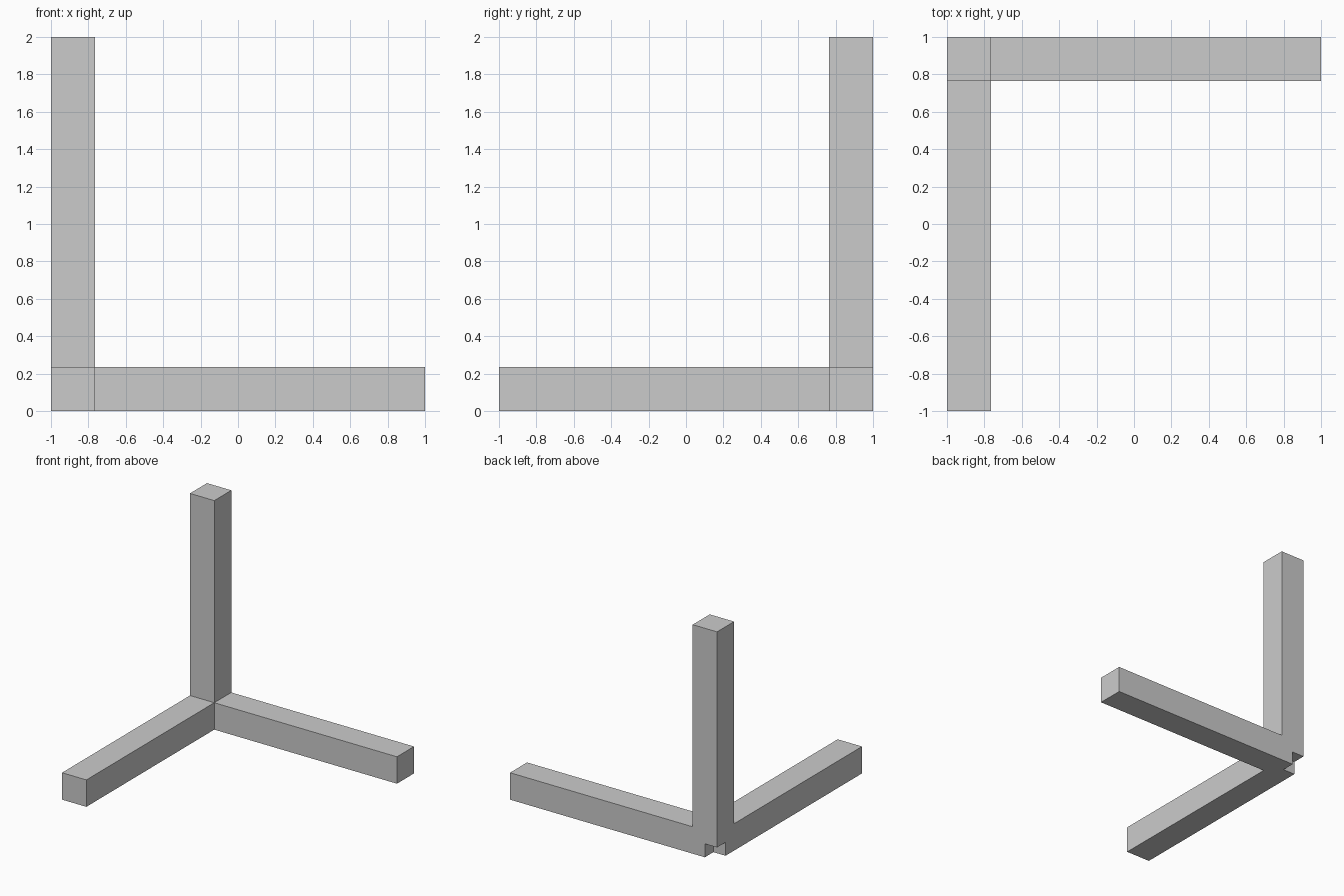
import bpy, bmesh
from mathutils import Matrix, Vector

if "Cube" in bpy.data.objects:
    bpy.data.objects.remove(bpy.data.objects["Cube"])

W = 0.235          # bar thickness
L = 2.0            # overall length
NOTCH = W / 2      # corner notch size
CORNER = Vector((-1, 1, 0))


def make_object(name, bm):
    mesh = bpy.data.meshes.new(name)
    bm.to_mesh(mesh)
    bm.free()
    obj = bpy.data.objects.new(name, mesh)
    bpy.context.collection.objects.link(obj)
    return obj


def cube(size, center):
    bm = bmesh.new()
    bmesh.ops.create_cube(bm, size=size, matrix=Matrix.Translation(center))
    bm.normal_update()
    return bm


# Corner hub with three bars extruded along +x, -y and +z
bm = cube(W, CORNER + Vector((W, -W, W)) / 2)
for axis in (Vector((1, 0, 0)), Vector((0, -1, 0)), Vector((0, 0, 1))):
    face = max(bm.faces, key=lambda f: f.normal.dot(axis))
    tip = bmesh.ops.extrude_discrete_faces(bm, faces=[face])["faces"][0]
    bmesh.ops.translate(bm, verts=tip.verts, vec=axis * (L - W))
    bm.normal_update()
bmesh.ops.recalc_face_normals(bm, faces=bm.faces)
frame = make_object("three_bar_frame", bm)

# Square notch cut out of the outer bottom corner
cutter = make_object("corner_notch_cutter", cube(NOTCH * 2, CORNER))
cutter.hide_render = True
cutter.display_type = 'WIRE'
cut = frame.modifiers.new("corner_notch", 'BOOLEAN')
cut.operation = 'DIFFERENCE'
cut.solver = 'EXACT'
cut.object = cutter
